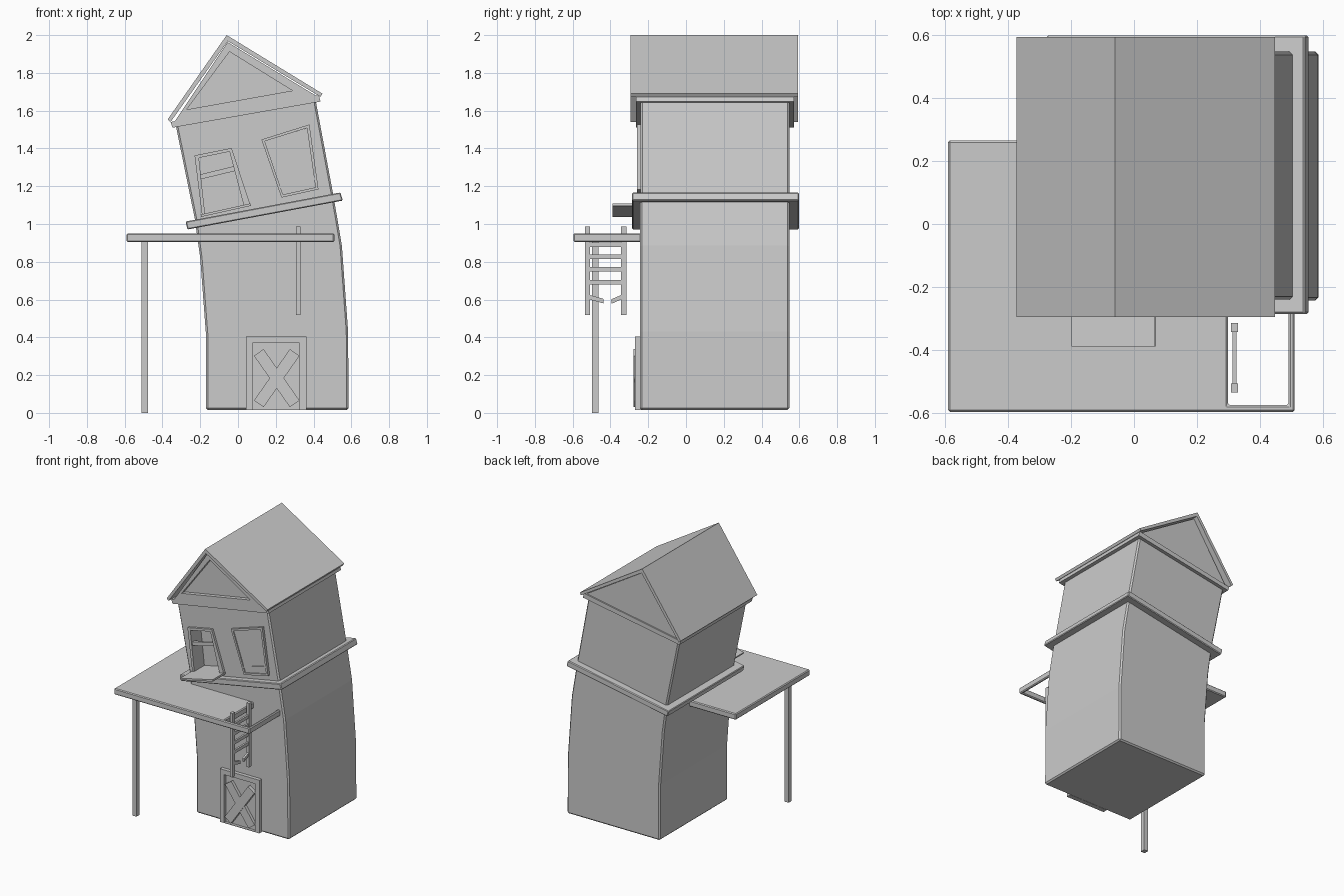
import bpy, bmesh
from mathutils import Vector

if "Cube" in bpy.data.objects:
    bpy.data.objects.remove(bpy.data.objects["Cube"])


def finish(name, bm, bevel=0.0):
    bmesh.ops.recalc_face_normals(bm, faces=bm.faces[:])
    me = bpy.data.meshes.new(name)
    bm.to_mesh(me)
    bm.free()
    ob = bpy.data.objects.new(name, me)
    bpy.context.collection.objects.link(ob)
    if bevel:
        m = ob.modifiers.new("bevel", 'BEVEL')
        m.width, m.segments, m.limit_method, m.angle_limit = bevel, 1, 'ANGLE', 0.9
    return ob


def prism(name, pts, a, b, axis='y', bevel=0.0):
    """Extrude an outline: an xz outline along y, or an xy outline along z."""
    put = (lambda p, t: (p[0], t, p[1])) if axis == 'y' else (lambda p, t: (p[0], p[1], t))
    bm = bmesh.new()
    f = [bm.verts.new(put(p, a)) for p in pts]
    k = [bm.verts.new(put(p, b)) for p in pts]
    bm.faces.new(f)
    bm.faces.new(k[::-1])
    for i in range(len(pts)):
        j = (i + 1) % len(pts)
        bm.faces.new((f[i], k[i], k[j], f[j]))
    return finish(name, bm, bevel)


def ring(name, outer, inner, y0, y1):
    """Frame between two matching xz outlines."""
    bm = bmesh.new()
    loops = [[bm.verts.new((x, y, z)) for x, z in o]
             for o, y in ((outer, y0), (outer, y1), (inner, y1), (inner, y0))]
    n = len(outer)
    for s in range(4):
        p, q = loops[s], loops[(s + 1) % 4]
        for i in range(n):
            j = (i + 1) % n
            bm.faces.new((p[i], p[j], q[j], q[i]))
    return finish(name, bm)


def box(name, x0, x1, y0, y1, z0, z1, bevel=0.0):
    return prism(name, [(x0, z0), (x1, z0), (x1, z1), (x0, z1)], y0, y1, bevel=bevel)


def plank(name, p, q, width, y0, y1):
    """Flat board from p to q in the xz plane."""
    p, q = Vector(p), Vector(q)
    d = (q - p).normalized()
    n = Vector((-d.y, d.x)) * width / 2
    return prism(name, [p - n, q - n, q + n, p + n], y0, y1)


# Leaning storeys
prism("lower_storey", [(-.17, .015), (.585, .015), (.583, .43), (.55, .885), (.507, 1.14),
                       (-.225, 1.0), (-.2, .82), (-.17, .42)], -.243, .547, bevel=.01)
upper = prism("upper_storey", [(-.222, .995), (.507, 1.14), (.41, 1.66), (-.33, 1.525)],
              -.24, .547, bevel=.01)

# Open window recess cut into the upper storey
opening = [(-.207, 1.35), (-.045, 1.383), (.03, 1.10), (-.175, 1.055)]
cutter = prism("window_cutter", opening, -.4, -.14)
cutter.hide_render = True
mod = upper.modifiers.new("recess", 'BOOLEAN')
mod.object, mod.operation, mod.solver = cutter, 'DIFFERENCE', 'EXACT'
bpy.context.view_layer.objects.active = upper
for m in [m.name for m in upper.modifiers]:
    bpy.ops.object.modifier_apply(modifier=m)
bpy.data.objects.remove(cutter)

# Open window
ring("open_window_frame", [(-.23, 1.363), (-.034, 1.402), (.066, 1.10), (-.19, 1.042)],
     opening, -.258, -.23)
plank("open_window_bar", (-.197, 1.25), (-.012, 1.295), .026, -.25, -.225)
prism("window_shelf", [(-.195, 1.038), (.068, 1.096), (.066, 1.109), (-.198, 1.05)], -.388, -.2)

# Shuttered window
ring("shut_window_frame", [(.124, 1.447), (.378, 1.527), (.426, 1.183), (.23, 1.14)],
     [(.142, 1.438), (.365, 1.508), (.41, 1.194), (.238, 1.156)], -.26, -.23)
prism("shut_window_panel", [(.14, 1.438), (.366, 1.508), (.411, 1.193), (.237, 1.155)],
      -.252, -.23)
plank("shut_window_rail", (.222, 1.195), (.404, 1.24), .012, -.257, -.245)

# Bands
prism("middle_band", [(-.267, .971), (.555, 1.124), (.542, 1.167), (-.278, 1.013)],
      -.285, .598, bevel=.005)
prism("eave_band", [(-.347, 1.51), (.437, 1.648), (.428, 1.682), (-.357, 1.54)], -.265, .572)

# Roof and gable
prism("roof", [(-.373, 1.553), (-.06, 2.0), (.447, 1.69), (.437, 1.673), (-.054, 1.968),
               (-.357, 1.54)], -.295, .594)
gable = [(-.34, 1.535), (-.055, 1.963), (.425, 1.672)]
prism("gable", gable, -.235, .562)
ring("gable_frame", gable, [(-.272, 1.606), (-.045, 1.912), (.288, 1.706)], -.265, -.23)

# Deck with ladder hole, and its post
prism("deck", [(-.59, -.596), (.51, -.596), (.51, -.23), (.49, -.23), (.49, -.575),
               (.298, -.575), (.298, -.23), (-.15, -.23), (-.15, .265), (-.59, .265)],
      .905, .95, axis='z', bevel=.006)
box("deck_post", -.51, -.477, -.497, -.462, 0, .91)

# Ladder with a broken bottom rung
for i, y in enumerate((-.521, -.329)):
    box(f"ladder_rail_{i}", .308, .33, y - .014, y + .014, .518, .988)
for i, z in enumerate((.89, .827, .76, .692)):
    box(f"ladder_rung_{i}", .312, .326, -.512, -.338, z - .012, z + .012)
for i, (y0, y1, tilt) in enumerate(((-.51, -.438, -.02), (-.395, -.338, .025))):
    stub = box(f"broken_rung_{i}", .312, .326, y0, y1, .59, .614)
    for v in stub.data.vertices:
        t = (v.co.y - y0) / (y1 - y0)
        v.co.z += (t - .5) * tilt

# Boarded door
dz = .015
ring("door_frame", [(.042, dz), (.042, .405), (.363, .405), (.363, dz)],
     [(.077, dz + .004), (.077, .37), (.326, .37), (.326, dz + .004)], -.27, -.235)
box("door_panel", .075, .328, -.25, -.235, dz, .372)
for i, s in enumerate((1, -1)):
    plank(f"door_board_{i}", (.205 - s * .095, .32), (.205 + s * .095, .048), .062,
          -.272 - i * .005, -.245)
